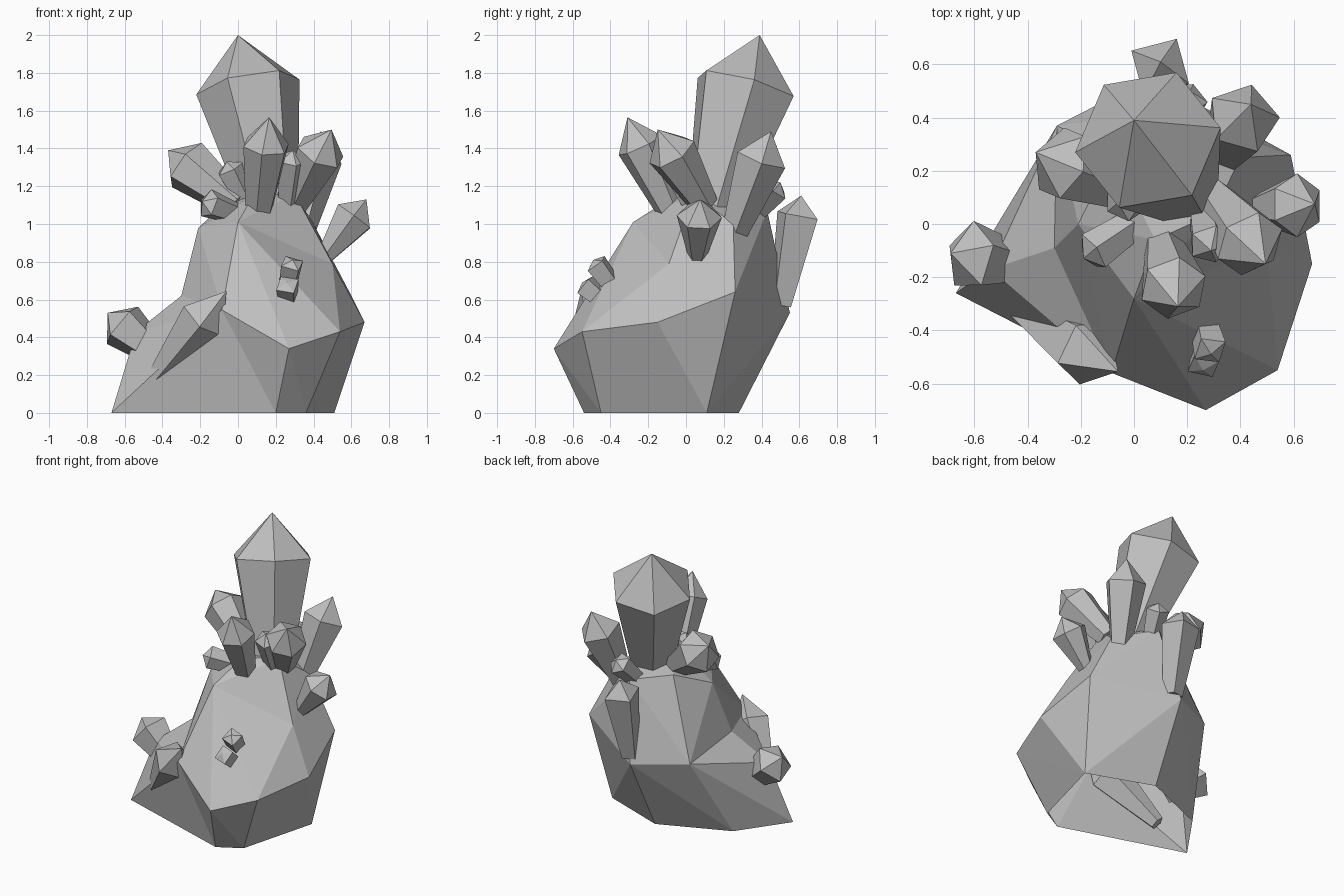
import bpy
import bmesh
import math
from mathutils import Vector

default_cube = bpy.data.objects.get("Cube")
if default_cube:
    bpy.data.objects.remove(default_cube, do_unlink=True)


def make_material(name, value):
    material = bpy.data.materials.new(name)
    material.use_nodes = True
    colour = (value, value, value, 1)
    material.diffuse_color = colour
    shader = material.node_tree.nodes["Principled BSDF"]
    shader.inputs["Base Color"].default_value = colour
    shader.inputs["Roughness"].default_value = 0.8
    return material


stone_grey = make_material("stone grey", 0.52)


def finish(name, bm):
    """Turn a bmesh into a flat shaded object of the stone colour."""
    bmesh.ops.recalc_face_normals(bm, faces=bm.faces[:])
    mesh = bpy.data.meshes.new(name)
    bm.to_mesh(mesh)
    bm.free()
    mesh.materials.append(stone_grey)
    part = bpy.data.objects.new(name, mesh)
    bpy.context.collection.objects.link(part)
    return part


def add_hull(bm, corners):
    """Add the convex hull of a few corner points."""
    verts = [bm.verts.new(corner) for corner in corners]
    hull = bmesh.ops.convex_hull(bm, input=verts)
    leftovers = {v for key in ("geom_interior", "geom_unused") for v in hull[key]
                 if isinstance(v, bmesh.types.BMVert)}
    bmesh.ops.delete(bm, geom=list(leftovers), context="VERTS")


def all_among(verts, points):
    return all(any((v.co - Vector(p)).length < 1e-4 for p in points) for v in verts)


def remove_faces(bm, rule):
    bmesh.ops.delete(bm, geom=[f for f in bm.faces if rule(f)], context="FACES")


def crystal(name, base, tip, foot_radius, radius, sides=6, turn=0, shoulder=0.7):
    """Prism that widens from its foot to a shoulder, then closes in a point."""
    base, tip = Vector(base), Vector(tip)
    axis = (tip - base).normalized()
    across = Vector((1, 0, 0))
    across = (across - axis * across.dot(axis)).normalized()
    side = axis.cross(across)
    bm = bmesh.new()

    def ring(centre, size):
        angles = [math.radians(turn) + math.tau * i / sides for i in range(sides)]
        return [bm.verts.new(centre + size * (across * math.cos(a) + side * math.sin(a)))
                for a in angles]

    foot = ring(base, foot_radius)
    rim = ring(base.lerp(tip, shoulder), radius)
    point = bm.verts.new(tip)
    bm.faces.new(foot)
    for i in range(sides):
        j = (i + 1) % sides
        bm.faces.new((foot[i], foot[j], rim[j], rim[i]))
        bm.faces.new((rim[i], rim[j], point))
    return finish(name, bm)


# Corner ring where the main rock meets its spreading foot
front_base = (0.2, -0.54, 0)
back_base = (-0.43, 0.08, 0)
front_ledge = (-0.085, -0.56, 0.545)
back_ledge = (-0.29, 0.37, 0.555)
saddle = (-0.3, -0.09, 0.62)
seam = [front_base, back_base, front_ledge, back_ledge, saddle]

# Corner ring around the shallow hollow on the left slope
hollow = [(0, -0.28, 1.01), (0.54, -0.55, 0.43), (0.67, -0.15, 0.48),
          (0.59, 0.26, 0.64), (0.4, 0.25, 1), (0.3, 0.04, 1.16)]

# Rock: two hulls joined along the seam, open underneath
rock = bmesh.new()
add_hull(rock, seam + hollow + [
    (0.05, 0.28, 0), (0.51, 0.11, 0), (0.36, -0.45, 0), (0.27, -0.7, 0.34),
    (0.06, 0.55, 0.53), (-0.21, 0, 0.98), (0.15, 0.43, 1.07), (-0.08, 0.26, 1.1),
    (0.08, -0.06, 1.15)])
add_hull(rock, seam + [(-0.67, -0.26, 0), (-0.54, -0.17, 0.43)])
remove_faces(rock, lambda f: all_among(f.verts, seam))
remove_faces(rock, lambda f: all(v.co.z < 0.01 for v in f.verts))
remove_faces(rock, lambda f: all_among(f.verts, hollow))
bmesh.ops.remove_doubles(rock, verts=rock.verts[:], dist=0.001)
rim_edges = [e for e in rock.edges if e.is_boundary and all_among(e.verts, hollow)]
hollow_centre = rock.verts.new((0.5, -0.09, 0.79))
for edge in rim_edges:
    rock.faces.new((*edge.verts, hollow_centre))
finish("rock", rock)

# Tall main crystal
crystal("main_crystal", (0.19, 0.12, 1), (0, 0.39, 2), 0.13, 0.28, turn=7, shoulder=0.725)

# Crystals around the crown
crystal("front_crystal", (0.11, -0.08, 1.07), (0.165, -0.31, 1.565), 0.075, 0.128, turn=20)
crystal("front_side_crystal", (0.3, 0.1, 1.1), (0.495, -0.15, 1.5), 0.075, 0.135, turn=15)
crystal("back_side_crystal", (0.33, 0.25, 0.94), (0.44, 0.45, 1.49), 0.07, 0.14,
        sides=5, turn=5, shoulder=0.74)
crystal("upper_right_crystal", (0, 0.12, 1.1), (-0.37, 0.27, 1.39), 0.08, 0.145,
        turn=25, shoulder=0.73)

# Crystals on the flanks
crystal("left_flank_crystal", (0.46, 0.06, 0.83), (0.68, 0.075, 1.13), 0.05, 0.12, turn=30)
crystal("back_crystal", (0.09, 0.5, 0.57), (0.1, 0.61, 1.15), 0.065, 0.125,
        sides=4, turn=60, shoulder=0.82)
crystal("right_flank_crystal", (-0.44, -0.15, 0.32), (-0.69, -0.11, 0.53), 0.08, 0.135,
        sides=5, turn=10)
crystal("leaning_shard", (-0.45, -0.3, 0.16), (-0.06, -0.555, 0.645), 0.05, 0.135,
        sides=5, turn=40)

# Small crystals tucked between the others
small = dict(foot_radius=0.06, radius=0.08, sides=5, shoulder=0.82)
crystal("small_crystal_back", (0.15, 0.35, 1.05), (0.21, 0.5, 1.22), **small)
crystal("small_crystal_middle", (0.04, 0.12, 1.13), (-0.06, 0.08, 1.33), **small)
crystal("small_crystal_right", (0, 0, 1.05), (-0.19, -0.13, 1.12), **small)
crystal("small_crystal_front", (0.26, 0.03, 1.12), (0.29, -0.1, 1.39), **small)

# Pair of stubby buds on the front slope
bud = dict(foot_radius=0.055, radius=0.068, sides=4, turn=30, shoulder=0.88)
crystal("upper_bud", (0.26, -0.37, 0.65), (0.29, -0.49, 0.81), **bud)
crystal("lower_bud", (0.27, -0.43, 0.59), (0.26, -0.55, 0.69), **bud)
